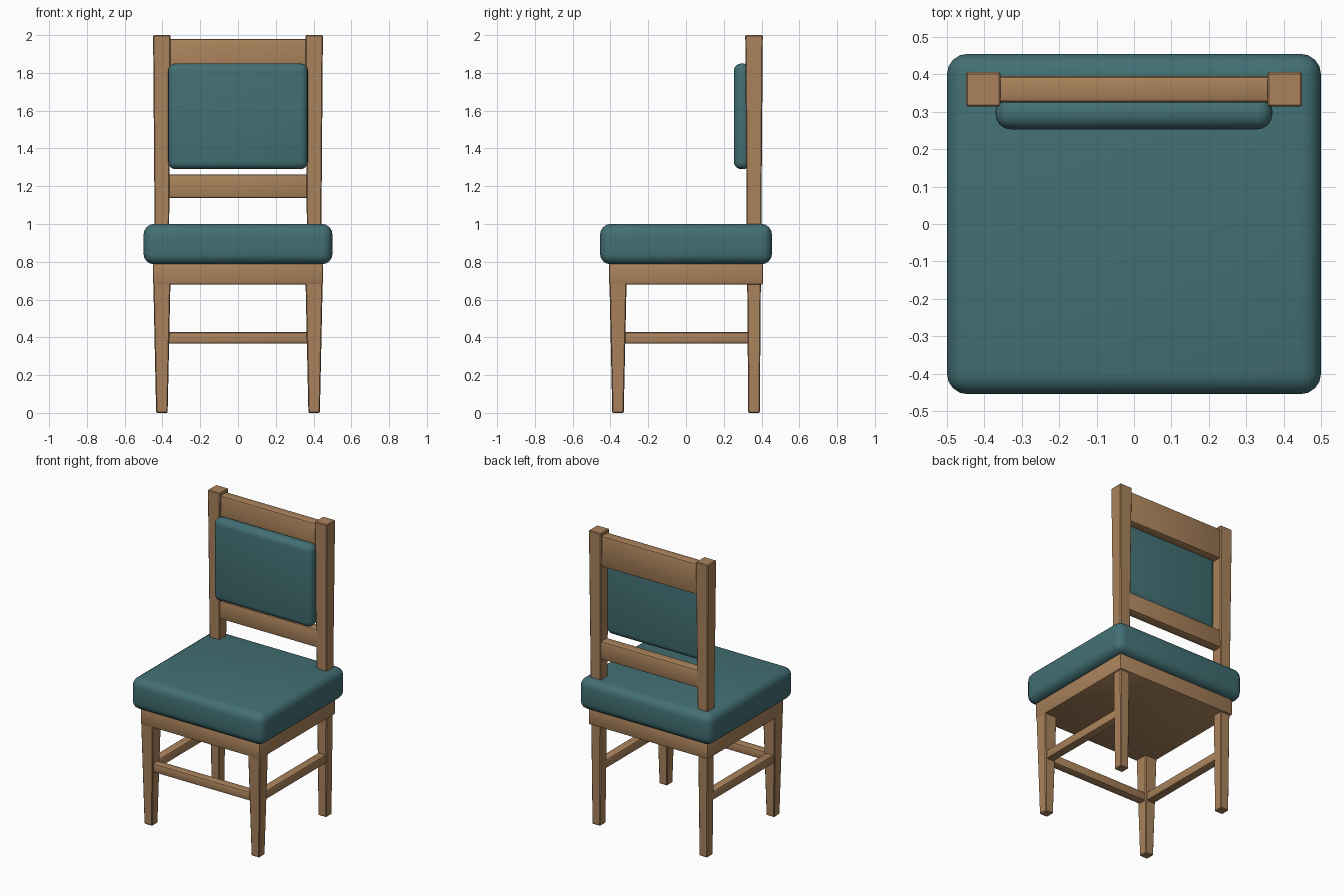
import bpy, bmesh, math

if "Cube" in bpy.data.objects:
    bpy.data.objects.remove(bpy.data.objects["Cube"])


def material(name, rgb):
    m = bpy.data.materials.new(name)
    m.diffuse_color = (*rgb, 1)
    m.use_nodes = True
    m.node_tree.nodes["Principled BSDF"].inputs["Base Color"].default_value = m.diffuse_color
    return m


wood = material("oak wood", (0.40, 0.225, 0.105))
fabric = material("teal fabric", (0.055, 0.16, 0.175))


def box(name, lo, hi, mat, bevel, segments=2, foot=1.0):
    """Bevelled box between two corners; foot scales the bottom face (taper)."""
    size = [b - a for a, b in zip(lo, hi)]
    mid = [(a + b) / 2 for a, b in zip(lo, hi)]
    bm = bmesh.new()
    bmesh.ops.create_cube(bm, size=1)
    for v in bm.verts:
        k = foot if v.co.z < 0 else 1
        v.co.x *= size[0] * k
        v.co.y *= size[1] * k
        v.co.z *= size[2]
    bmesh.ops.bevel(bm, geom=bm.edges[:], offset=bevel, segments=segments,
                    profile=0.5, affect='EDGES', clamp_overlap=True)
    mesh = bpy.data.meshes.new(name)
    bm.to_mesh(mesh)
    bm.free()
    mesh.materials.append(mat)
    ob = bpy.data.objects.new(name, mesh)
    ob.location = mid
    bpy.context.collection.objects.link(ob)
    bpy.ops.object.select_all(action='DESELECT')
    ob.select_set(True)
    bpy.context.view_layer.objects.active = ob
    bpy.ops.object.shade_smooth_by_angle(angle=math.radians(35))
    return ob


def post(name, x, y, top, width, foot):
    h = width / 2
    box(name, (x - h, y - h, 0), (x + h, y + h, top), wood, 0.005, 1, foot)


# Cushions
box("seat_cushion", (-0.5, -0.455, 0.787), (0.5, 0.455, 1.0), fabric, 0.055, 4)
box("back_cushion", (-0.37, 0.253, 1.29), (0.37, 0.342, 1.85), fabric, 0.04, 4)

# Seat frame
box("seat_frame", (-0.45, -0.408, 0.68), (0.45, 0.408, 0.79), wood, 0.008)

# Legs, back posts and side stretchers
for side, s in (("left", -1), ("right", 1)):
    x = s * 0.403
    post("front_leg_" + side, x, -0.36, 0.72, 0.092, 0.66)
    post("back_post_" + side, x, 0.36, 2.0, 0.093, 0.66)
    box("side_stretcher_" + side, (x - 0.03, -0.36, 0.367),
        (x + 0.03, 0.36, 0.427), wood, 0.01)

# Front stretcher and back rails
box("front_stretcher", (-0.4, -0.39, 0.367), (0.4, -0.33, 0.427), wood, 0.01)
box("lower_back_rail", (-0.4, 0.325, 1.137), (0.4, 0.395, 1.262), wood, 0.012)
box("top_back_rail", (-0.4, 0.325, 1.77), (0.4, 0.395, 1.98), wood, 0.012)
